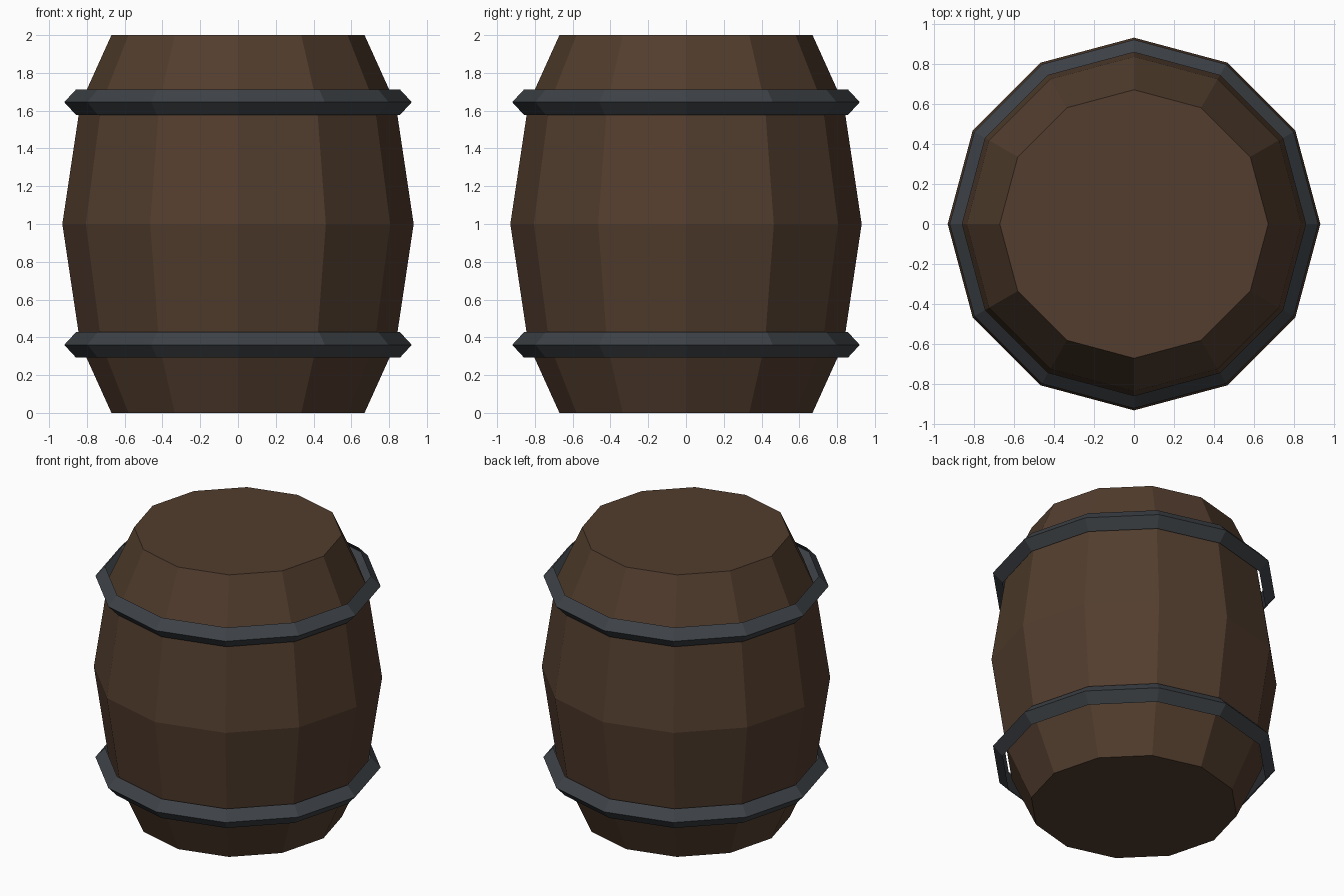
import bpy, bmesh
from math import cos, sin, pi

if "Cube" in bpy.data.objects:
    bpy.data.objects.remove(bpy.data.objects["Cube"])

SIDES = 12


def material(name, color):
    mat = bpy.data.materials.new(name)
    mat.diffuse_color = color
    mat.use_nodes = True
    mat.node_tree.nodes["Principled BSDF"].inputs["Base Color"].default_value = mat.diffuse_color
    return mat


def lathe(name, profile, mat, capped=False):
    """Turn a (radius, z) profile, listed bottom to top, into a flat-sided ring."""
    bm = bmesh.new()
    rings = [[bm.verts.new((r * cos(2 * pi * i / SIDES), r * sin(2 * pi * i / SIDES), z))
              for i in range(SIDES)] for r, z in profile]
    for low, high in zip(rings, rings[1:]):
        for i in range(SIDES):
            j = (i + 1) % SIDES
            bm.faces.new((low[i], low[j], high[j], high[i]))
    if capped:
        bm.faces.new(rings[0][::-1])
        bm.faces.new(rings[-1])
    mesh = bpy.data.meshes.new(name)
    bm.to_mesh(mesh)
    bm.free()
    mesh.materials.append(mat)
    obj = bpy.data.objects.new(name, mesh)
    bpy.context.collection.objects.link(obj)
    return obj


wood = material("wood", (0.085, 0.047, 0.027, 1))
iron = material("iron", (0.048, 0.055, 0.063, 1))

# Bulging wooden body with flat ends
lathe("barrel_body", [(0.67, 0), (0.835, 0.365), (0.93, 1), (0.835, 1.635), (0.67, 2)], wood, True)

# Open V-section iron hoops
for name, z in (("lower_hoop", 0.36), ("upper_hoop", 1.645)):
    lathe(name, [(0.857, z - 0.068), (0.92, z), (0.857, z + 0.068)], iron)
